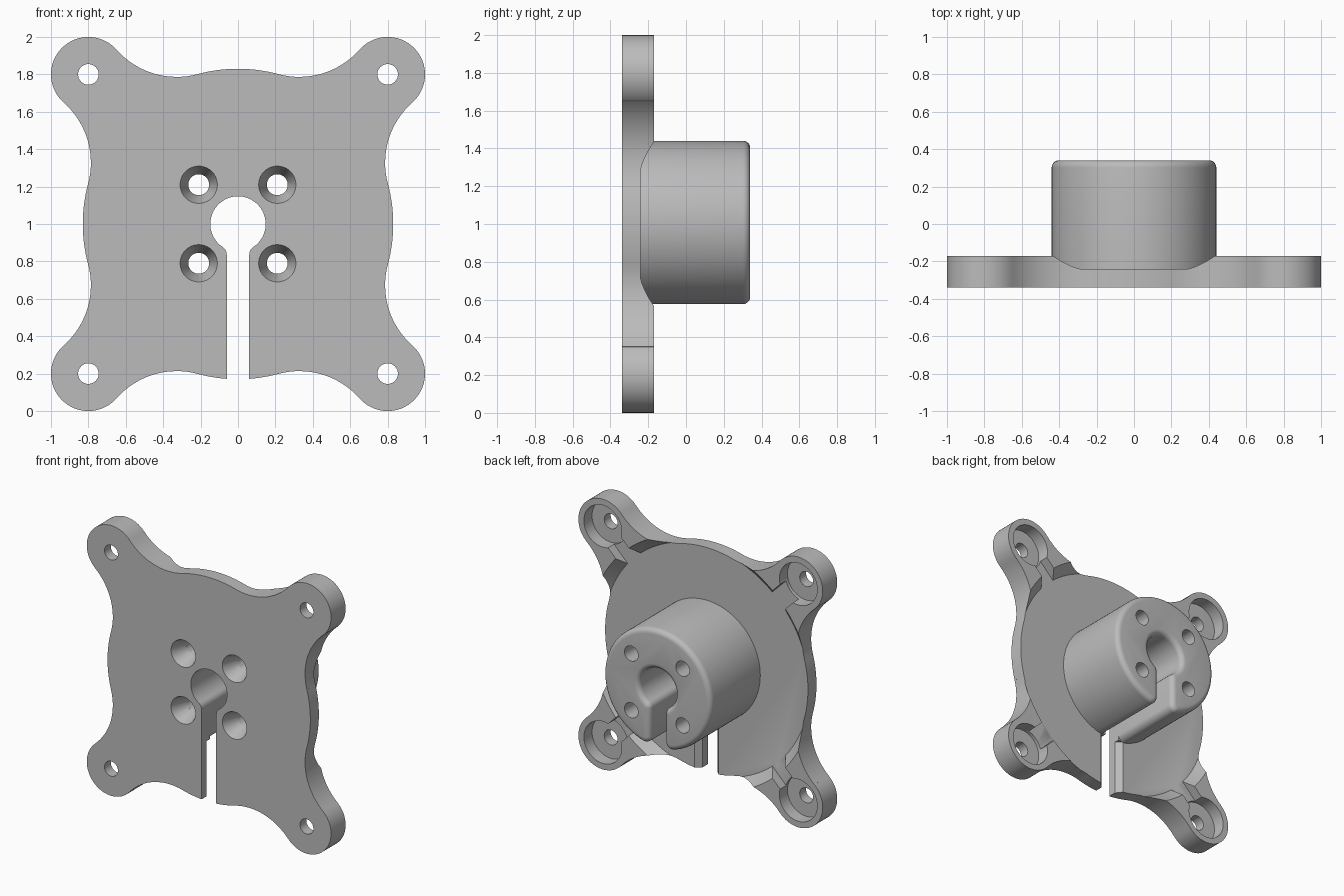
import bpy, bmesh, math
from mathutils import Matrix, Vector

if "Cube" in bpy.data.objects:
    bpy.data.objects.remove(bpy.data.objects["Cube"])

rad = math.radians
CZ = 1.0                                   # height of the main axis
FRONT, FLOOR, RIM, BACK = -0.34, -0.24, -0.17, 0.34
SLOT, BORE, DISC, BOSS, FIL = 0.06, 0.148, 0.83, 0.44, 0.05

metal = bpy.data.materials.new("grey")
metal.diffuse_color = (0.5, 0.5, 0.5, 1)
metal.use_nodes = True
metal.node_tree.nodes["Principled BSDF"].inputs["Base Color"].default_value = metal.diffuse_color


def arc(cx, cz, r, a0, a1, n):
    return [(cx + r * math.cos(rad(a0 + (a1 - a0) * i / n)),
             cz + r * math.sin(rad(a0 + (a1 - a0) * i / n))) for i in range(n + 1)]


def clean(pts):
    out = []
    for p in pts:
        if not out or math.dist(p, out[-1]) > 1e-4:
            out.append(p)
    return out


def finish(bm, name):
    bmesh.ops.recalc_face_normals(bm, faces=bm.faces)
    me = bpy.data.meshes.new(name)
    bm.to_mesh(me)
    bm.free()
    ob = bpy.data.objects.new(name, me)
    bpy.context.collection.objects.link(ob)
    me.materials.append(metal)
    return ob


def prism(name, pts, y0, y1, round_back=0):
    """Extrude an (x, z) outline from y0 to y1, optionally rounding the rear edge."""
    bm = bmesh.new()
    face = bm.faces.new([bm.verts.new((x, y0, z + CZ)) for x, z in pts])
    ext = bmesh.ops.extrude_face_region(bm, geom=[face])
    top = [v for v in ext["geom"] if isinstance(v, bmesh.types.BMVert)]
    bmesh.ops.translate(bm, verts=top, vec=(0, y1 - y0, 0))
    bmesh.ops.recalc_face_normals(bm, faces=bm.faces)
    if round_back:
        edges = [e for e in bm.edges if all(abs(v.co.y - y1) < 1e-5 for v in e.verts)]
        bmesh.ops.bevel(bm, geom=edges, offset=round_back, segments=5,
                        profile=0.5, affect='EDGES')
    return finish(bm, name)


def cone(name, x, z, y0, y1, r0, r1, n=40):
    """Round cutter along y, radius r0 at y0 and r1 at y1."""
    bm = bmesh.new()
    m = Matrix.Translation((x, (y0 + y1) / 2, z + CZ)) @ Matrix.Rotation(rad(-90), 4, 'X')
    bmesh.ops.create_cone(bm, cap_ends=True, segments=n, radius1=r0, radius2=r1,
                          depth=y1 - y0, matrix=m)
    return finish(bm, name)


def boolean(ob, other, op='DIFFERENCE'):
    mod = ob.modifiers.new(op, 'BOOLEAN')
    mod.operation, mod.solver, mod.object = op, 'EXACT', other
    dg = bpy.context.evaluated_depsgraph_get()
    me = bpy.data.meshes.new_from_object(ob.evaluated_get(dg))
    ob.modifiers.clear()
    ob.data = me
    bpy.data.objects.remove(other)


def mirrored(half):
    """Close a right-hand half outline whose ends lie on x = 0."""
    half = clean(half)
    return half + [(-x, z) for x, z in reversed(half[1:-1])]


# Keyhole: bore, rounded shoulder, then the straight slot
fx = SLOT + FIL
fz = -math.sqrt((BORE + FIL) ** 2 - fx ** 2)
fa = math.degrees(math.atan2(fz, fx))
keyhole = [(0, BORE)] + arc(0, 0, BORE, 90, fa, 32)[1:] + arc(fx, fz, FIL, fa + 180, 180, 6)

# Plate outline: one eighth, repeated round with mirroring
cx, cz, cr = 1.2166, 0.327, 0.43
a_disc = math.degrees(math.atan2(cz, cx))
a_lobe = math.degrees(math.atan2(0.8 - cz, 0.8 - cx))
eighth = clean(arc(0, 0, DISC, 0, a_disc, 8) + arc(cx, cz, cr, a_disc + 180, a_lobe, 16)
               + arc(0.8, 0.8, 0.2, a_lobe - 180, 45, 16))
rim = []
for axis, flip in ((-90, 1), (0, -1), (0, 1), (90, -1)):
    c, s = math.cos(rad(axis)), math.sin(rad(axis))
    seg = [(x * c - z * flip * s, x * s + z * flip * c) for x, z in eighth]
    rim += seg if flip == 1 else seg[::-1]
rim = [p for p in rim if p[0] > SLOT + 0.005 or p[1] > 0]
rim[-1] = (0, DISC)
plate = prism("mounting_plate",
              mirrored(keyhole + [(SLOT, -math.sqrt(DISC ** 2 - SLOT ** 2))] + rim),
              FRONT, RIM)

# Round recess in the back of the plate, with a sloping wall
boolean(plate, cone("recess_cutter", 0, 0, FLOOR, RIM + 0.05, 0.84, 0.96, 128))

# Corner lobes: channel, pocket and screw hole
for sx in (-1, 1):
    for sz in (-1, 1):
        d, n = Vector((sx, sz)).normalized(), Vector((-sz, sx)).normalized() * 0.075
        quad = [d * 0.75 + n, d * 1.13 + n, d * 1.13 - n, d * 0.75 - n]
        boolean(plate, prism("channel_cutter", [tuple(q) for q in quad], FLOOR, 0))
        x, z = sx * 0.8, sz * 0.8
        boolean(plate, cone("pocket_cutter", x, z, -0.265, 0, 0.155, 0.155, 48))
        boolean(plate, cone("hole_cutter", x, z, -0.5, 0, 0.055, 0.055, 32))

# Chamfer along the rear edges of the plate slot
bm = bmesh.new()
tri = [(0, FLOOR - 0.1), (0.11, FLOOR + 0.01), (-0.11, FLOOR + 0.01)]
face = bm.faces.new([bm.verts.new((x, y, 0.05)) for x, y in tri])
ext = bmesh.ops.extrude_face_region(bm, geom=[face])
bmesh.ops.translate(bm, vec=(0, 0, 0.53),
                    verts=[v for v in ext["geom"] if isinstance(v, bmesh.types.BMVert)])
boolean(plate, finish(bm, "slot_chamfer_cutter"))

# Split boss with rounded slot corners and a rounded rear edge
oz = -math.sqrt((BOSS - FIL) ** 2 - fx ** 2)
oa = math.degrees(math.atan2(oz, fx))
boss = prism("boss", mirrored(keyhole + arc(fx, oz, FIL, 180, oa + 360, 8)
                              + arc(0, 0, BOSS, oa, 90, 56)[:-1] + [(0, BOSS)]),
             FLOOR - 0.02, BACK, 0.038)
boolean(plate, boss, 'UNION')

# Four countersunk through holes
for x in (-0.21, 0.21):
    for z in (-0.21, 0.21):
        boolean(plate, cone("through_cutter", x, z, -0.5, 0.5, 0.056, 0.056, 32))
        boolean(plate, cone("countersink_cutter", x, z, FRONT - 0.02, FRONT + 0.12,
                            0.107, 0.056, 40))

bpy.context.view_layer.objects.active = plate
plate.select_set(True)
bpy.ops.object.shade_smooth_by_angle(angle=rad(30))
